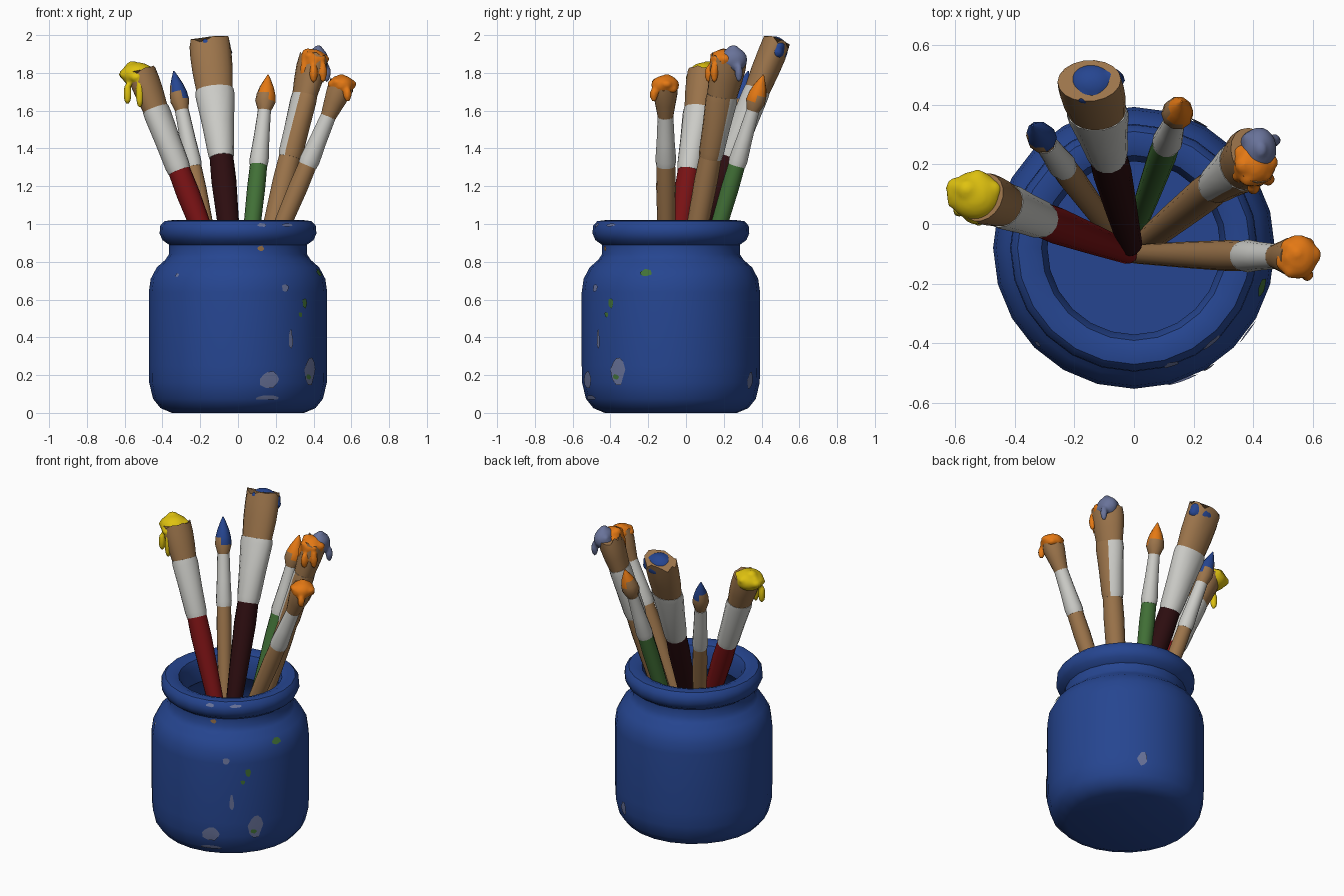
import bpy, bmesh, math, random
from mathutils import Vector, Matrix

if "Cube" in bpy.data.objects:
    bpy.data.objects.remove(bpy.data.objects["Cube"])
random.seed(4)


def material(name, r, g, b):
    m = bpy.data.materials.new(name)
    m.use_nodes = True
    m.diffuse_color = (r, g, b, 1)
    m.node_tree.nodes["Principled BSDF"].inputs["Base Color"].default_value = (r, g, b, 1)
    return m


BLUE = material("blue paint", .019, .06, .28)
WOOD = material("tan wood", .33, .175, .07)
WHITE = material("pale metal", .6, .6, .57)
RED = material("red lacquer", .19, .006, .007)
MAROON = material("dark maroon", .026, .004, .005)
GREEN = material("green lacquer", .054, .165, .038)
YELLOW = material("yellow paint", .74, .54, .005)
ORANGE = material("orange paint", .78, .19, .007)
GREY = material("grey blue paint", .14, .17, .32)


def finish(name, bm, mats, angle=40):
    bmesh.ops.recalc_face_normals(bm, faces=bm.faces)
    me = bpy.data.meshes.new(name)
    bm.to_mesh(me)
    bm.free()
    for m in mats:
        me.materials.append(m)
    me.shade_smooth()
    me.set_sharp_from_angle(angle=math.radians(angle))
    ob = bpy.data.objects.new(name, me)
    bpy.context.collection.objects.link(ob)
    return ob


def loft(name, rings, mats, sides=14, rule=None, ragged=0):
    """Skin elliptical rings given as (centre, axis u, axis v, half u, half v)."""
    bm = bmesh.new()
    loops = []
    for c, u, v, a, b in rings:
        loops.append([bm.verts.new(c + u * a * math.cos(t) + v * b * math.sin(t))
                      for t in (2 * math.pi * i / sides for i in range(sides))])
    if ragged:
        for vert in loops[-1]:
            vert.co.z += random.uniform(-ragged, ragged)
    for lo, hi in zip(loops, loops[1:]):
        for i in range(sides):
            j = (i + 1) % sides
            bm.faces.new((lo[i], lo[j], hi[j], hi[i]))
    bm.faces.new(loops[0])
    bm.faces.new(loops[-1])
    bmesh.ops.recalc_face_normals(bm, faces=bm.faces)
    if rule:
        for f in bm.faces:
            f.material_index = int(rule(f))
    return finish(name, bm, mats)


# Jar: outer profile, then rolled rim and hollow inside
JAR_Y = -.08
OUTER = [(.35, 0), (.41, .025), (.45, .075), (.47, .16), (.472, .25), (.472, .64),
         (.462, .71), (.43, .77), (.385, .81), (.365, .84), (.365, .89), (.4, .915),
         (.415, .95), (.412, .99), (.39, 1.015)]
INNER = [(.35, 1.02), (.31, 1.005), (.29, .96), (.29, .86), (.38, .78), (.43, .66),
         (.43, .16), (.38, .06)]
X, Y = Vector((1, 0, 0)), Vector((0, 1, 0))
loft("jar", [(Vector((0, JAR_Y, z)), X, Y, r, r) for r, z in OUTER + INNER], [BLUE], 24)


# Paint chips: thin irregular patches that follow the jar wall
def jar_radius(z):
    for (r0, z0), (r1, z1) in zip(OUTER, OUTER[1:]):
        if z0 <= z <= z1:
            return r0 + (r1 - r0) * (z - z0) / (z1 - z0)
    return OUTER[-1][0]


def chip(name, degrees, z, w, h, mat):
    bm = bmesh.new()

    def point(du, dz):
        r = jar_radius(z + dz) + .004
        a = math.radians(degrees) + du / r
        return bm.verts.new((r * math.cos(a), JAR_Y + r * math.sin(a), z + dz))
    mid = point(0, 0)
    edge = []
    for i in range(10):
        t, k = math.tau * i / 10, random.uniform(.7, 1.1) / 2
        edge.append(point(w * k * math.cos(t), h * k * math.sin(t)))
    for i in range(10):
        bm.faces.new((mid, edge[i], edge[(i + 1) % 10]))
    finish(name, bm, [mat])


for n, spec in enumerate([
        (-69, .18, .13, .1, GREY), (-36, .23, .1, .17, GREY), (-58, .66, .05, .04, GREY),
        (-54, .39, .03, .1, GREY), (-70, .08, .15, .03, GREY), (-42, .58, .04, .06, GREEN),
        (-46, .52, .03, .03, GREEN), (-17, .745, .07, .04, GREEN), (63, .17, .07, .09, GREY),
        (-38, .19, .05, .03, GREEN), (-71, .87, .05, .03, WOOD), (-72, .995, .06, .02, GREY),
        (-50, .995, .08, .02, GREY), (-135, .73, .03, .02, GREY)]):
    chip("paint_chip_%d" % n, *spec)


# Brushes: handle, ferrule and bristles along one straight axis
def brush(name, base, tip, flat_dir, ferrule, w, ratio, handle, point_paint=None, smear=False):
    base, tip, hint = Vector(base), Vector(tip), Vector(flat_dir)
    axis = (tip - base).normalized()
    u = (hint - axis * hint.dot(axis)).normalized()
    v = axis.cross(u)
    z0, z1, zt = ferrule[0], ferrule[1], tip.z
    w0, w1, wb = w

    def ring(z, half, k=1):
        return (base.lerp(tip, (z - base.z) / (tip.z - base.z)), u, v, half, half * k)

    zs = base.z
    loft(name + "_handle", [ring(zs, w0 * .45), ring(zs + .03, w0 * .62),
                            ring(zs + .5 * (z0 - zs), w0 * .85), ring(z0 - .12, w0),
                            ring(z0 + .01, w0 * .95)], [handle])
    mid = (z0 + z1) / 2
    side = Vector((.75, -.66, 0))
    loft(name + "_ferrule", [ring(z0, w0 * .98), ring(z0 + .03, w0 * 1.06),
                             ring(mid, (w0 + w1) / 2, (1 + ratio) / 2),
                             ring(z1 - .03, w1, ratio), ring(z1, w1 * .97, ratio)],
         [WHITE, WOOD], rule=(lambda f: f.normal.dot(side) > .3) if smear else None)
    h = zt - z1
    if point_paint:
        loft(name + "_bristles", [ring(z1 - .01, w1 * .85), ring(z1 + .25 * h, wb),
                                  ring(z1 + .45 * h, wb * .92), ring(z1 + .65 * h, wb * .7),
                                  ring(z1 + .85 * h, wb * .35), ring(zt, wb * .06)],
             [WOOD, point_paint], 10,
             rule=lambda f: f.calc_center_median().z + f.normal.x * .03 > z1 + .48 * h)
    else:
        loft(name + "_bristles", [ring(z1 - .01, w1 * .92, ratio),
                                  ring(z1 + .4 * h, (w1 + wb) / 2, ratio),
                                  ring(z1 + .75 * h, wb, ratio), ring(zt, wb * .97, ratio)],
             [WOOD], 18, ragged=.018)


brush("yellow_brush", (-.01, -.1, .5), (-.51, .09, 1.8), (.6, .8, 0), (1.28, 1.61),
      (.062, .08, .088), .85, RED)
brush("small_blue_brush", (-.02, -.1, .25), (-.34, .33, 1.81), X, (1.3, 1.6),
      (.045, .038, .05), 1, WOOD, BLUE)
brush("large_blue_brush", (-.01, -.08, .6), (-.15, .48, 1.96), X, (1.35, 1.71),
      (.066, .104, .11), .7, MAROON)
brush("small_orange_brush", (-.01, -.06, .2), (.16, .41, 1.79), X, (1.31, 1.6),
      (.048, .036, .054), 1, GREEN, ORANGE)
brush("grey_brush", (0, -.09, .2), (.4, .23, 1.88), (-.4, .9, 0), (1.35, 1.68),
      (.062, .088, .1), .75, WOOD, smear=True)
brush("round_orange_brush", (-.01, -.1, .42), (.55, -.11, 1.74), Y, (1.31, 1.57),
      (.052, .043, .066), 1, WOOD)


# Thick paint: lumps and drips fused into one soft blob
def paint(name, centre, size, mat, drips=(), lumps=9):
    bm = bmesh.new()
    centre, size = Vector(centre), Vector(size)

    def ball(at, radii):
        bmesh.ops.create_icosphere(bm, subdivisions=3, radius=1,
                                   matrix=Matrix.Translation(at) @ Matrix.Diagonal((*radii, 1)))
    ball(centre, size * .88)
    for _ in range(lumps):
        d = Vector([random.gauss(0, 1) for _ in range(3)]).normalized()
        ball(centre + d * size * .68, size * random.uniform(.28, .4))
    for dx, dy, dz, length in drips:
        ball(centre + Vector((dx, dy, dz)), (.022, .022, length))
    ob = finish(name, bm, [mat])
    remesh = ob.modifiers.new("Fuse", 'REMESH')
    remesh.mode = 'VOXEL'
    remesh.voxel_size = .01
    remesh.use_smooth_shade = True
    smooth = ob.modifiers.new("Soften", 'SMOOTH')
    smooth.iterations = 4


paint("yellow_paint", (-.53, .095, 1.79), (.1, .095, .075), YELLOW,
      [(.01, -.08, -.1, .08), (-.055, -.05, -.1, .06), (.06, -.06, -.05, .05)])
paint("large_blue_paint", (-.135, .465, 1.92), (.105, .085, .085), BLUE,
      [(.03, -.07, -.07, .07), (.07, -.03, -.09, .07), (-.05, -.06, -.1, .03)])
paint("grey_paint", (.42, .25, 1.87), (.066, .085, .075), GREY,
      [(.05, .03, -.07, .05)])
paint("orange_paint_under_grey", (.4, .2, 1.865), (.078, .085, .07), ORANGE,
      [(-.05, -.04, -.05, .06), (.05, -.05, -.06, .06), (.0, -.08, -.07, .05)])
paint("round_orange_paint", (.55, -.11, 1.735), (.075, .085, .06), ORANGE,
      [(-.05, -.03, -.05, .04), (.03, -.06, -.05, .04)])
